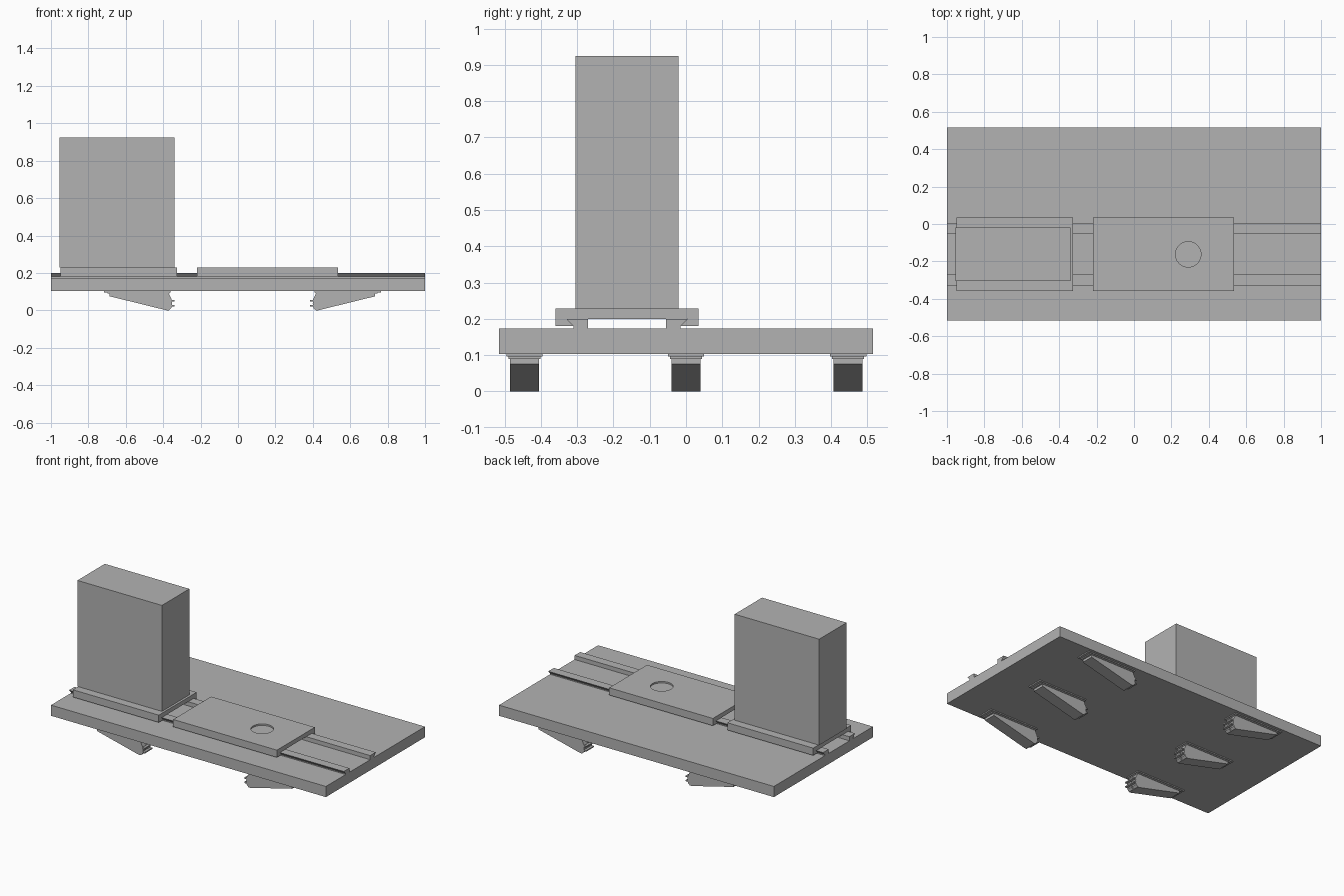
import bpy
import bmesh
from mathutils import Matrix, Vector

cube = bpy.data.objects.get("Cube")
if cube:
    bpy.data.objects.remove(cube)

grey = bpy.data.materials.new("plain grey")
grey.use_nodes = True
colour = (0.45, 0.45, 0.45, 1)
grey.diffuse_color = colour
grey.node_tree.nodes["Principled BSDF"].inputs["Base Color"].default_value = colour


def finish(name, bm):
    bmesh.ops.recalc_face_normals(bm, faces=bm.faces)
    mesh = bpy.data.meshes.new(name)
    bm.to_mesh(mesh)
    bm.free()
    mesh.materials.append(grey)
    obj = bpy.data.objects.new(name, mesh)
    bpy.context.collection.objects.link(obj)
    return obj


def box(name, x, y, z):
    """Box from three (low, high) ranges."""
    bm = bmesh.new()
    bmesh.ops.create_cube(bm, size=1)
    for v in bm.verts:
        v.co = Vector(r[0] if c < 0 else r[1] for c, r in zip(v.co, (x, y, z)))
    return finish(name, bm)


def prism(name, profile, axis, low, high):
    """Extrude a closed profile along x (points are y, z) or y (points are x, z)."""
    bm = bmesh.new()
    place = (lambda p: (low, *p)) if axis == "x" else (lambda p: (p[0], low, p[1]))
    face = bm.faces.new([bm.verts.new(place(p)) for p in profile])
    shift = Vector((high - low, 0, 0) if axis == "x" else (0, high - low, 0))
    moved = bmesh.ops.extrude_face_region(bm, geom=[face])["geom"]
    bmesh.ops.translate(bm, vec=shift,
                        verts=[g for g in moved if isinstance(g, bmesh.types.BMVert)])
    return finish(name, bm)


# Heights shared by the stacked parts
PLATE_LOW, PLATE_TOP, LIP, RAIL_TOP, DECK = 0.103, 0.173, 0.18, 0.2, 0.228
MID = -0.1625  # centre line of the rails

box("base_plate", (-1, 1), (-0.515, 0.515), (PLATE_LOW, PLATE_TOP))

# Dovetail rails, mirrored about the rail centre line
for side, label in ((-1, "front"), (1, "back")):
    half = [(0.108, PLATE_TOP), (0.147, PLATE_TOP), (0.147, LIP),
            (0.166, RAIL_TOP), (0.108, RAIL_TOP)]
    prism(label + "_rail", [(MID + side * y, z) for y, z in half], "x", -1, 1)

# Sliding carriages with dovetail lips
right_half = [(0.167, RAIL_TOP), (0.148, LIP), (0.197, LIP), (0.197, DECK)]
carriage = ([(MID + y, z) for y, z in right_half]
            + [(MID - y, z) for y, z in reversed(right_half)])
prism("block_carriage", carriage, "x", -0.95, -0.325)
table = prism("table_carriage", carriage, "x", -0.22, 0.535)

# Round shallow recess in the table
bm = bmesh.new()
bmesh.ops.create_cone(bm, cap_ends=True, segments=48, radius1=0.068, radius2=0.068,
                      depth=0.02, matrix=Matrix.Translation((0.29, MID, DECK)))
cutter = finish("recess_cutter", bm)
cutter.hide_render = True
cut = table.modifiers.new("recess", "BOOLEAN")
cut.operation = "DIFFERENCE"
cut.solver = "EXACT"
cut.object = cutter
bpy.context.view_layer.objects.active = table
bpy.ops.object.modifier_apply(modifier=cut.name)
bpy.data.objects.remove(cutter)

box("tall_block", (-0.955, -0.34), (-0.305, -0.02), (DECK, 0.925))


# Wedge feet: x is measured from the middle, outwards
def foot(name, side, y):
    def px(x):
        return 0.0235 + side * x

    def part(suffix, x, half, z):
        box(name + suffix, sorted((px(x[0]), px(x[1]))), (y - half, y + half), z)

    part("_flange", (0.385, 0.74), 0.05, (0.096, PLATE_LOW))
    part("_step", (0.39, 0.722), 0.044, (0.09, 0.096))
    wedge = [(0.393, 0.09), (0.393, 0), (0.405, 0), (0.71, 0.075), (0.71, 0.09)]
    prism(name + "_wedge", [(px(x), z) for x, z in wedge], "y", y - 0.04, y + 0.04)
    # Rounded end pads, split by a narrow slot
    pad = [(0.393, 0.09), (0.386, 0.075), (0.378, 0.06), (0.376, 0.035),
           (0.38, 0.012), (0.393, 0)]
    for s in (-1, 1):
        a, b = sorted((y + s * 0.004, y + s * 0.04))
        prism(name + "_pad", [(px(x), z) for x, z in pad], "y", a, b)
    for z in (0.02, 0.048):
        part("_fin", (0.362, 0.385), 0.04, (z, z + 0.008))


for y, row in ((-0.445, "front"), (0, "middle"), (0.447, "back")):
    for side, label in ((-1, "right"), (1, "left")):
        foot(row + "_" + label + "_foot", side, y)
